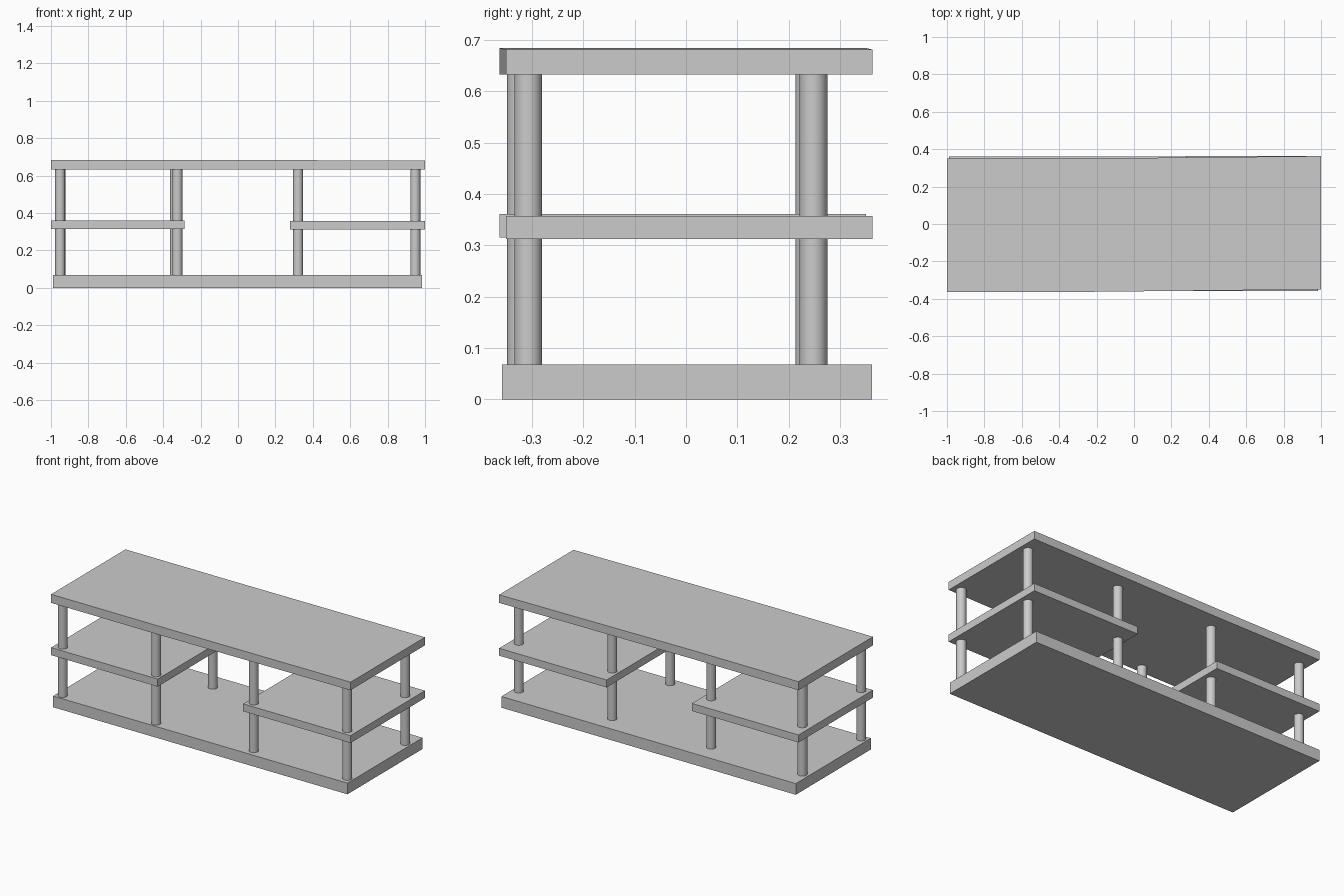
import bpy, bmesh, math

cube = bpy.data.objects.get("Cube")
if cube:
    bpy.data.objects.remove(cube, do_unlink=True)

grey = bpy.data.materials.new("plain_grey")
grey.use_nodes = True
colour = (0.6, 0.6, 0.6, 1)
grey.diffuse_color = colour
grey.node_tree.nodes["Principled BSDF"].inputs["Base Color"].default_value = colour


def finish(name, bm):
    bmesh.ops.recalc_face_normals(bm, faces=bm.faces)
    mesh = bpy.data.meshes.new(name)
    bm.to_mesh(mesh)
    bm.free()
    mesh.materials.append(grey)
    obj = bpy.data.objects.new(name, mesh)
    bpy.context.collection.objects.link(obj)
    return obj


def board(name, x, y, z, end_y=None, end_top=None):
    """Board between ranges; its +x end may have its own depth and top."""
    bm = bmesh.new()
    bmesh.ops.create_cube(bm, size=1)
    for v in bm.verts:
        right, back, up = (c > 0 for c in v.co)
        depth = end_y if right and end_y else y
        top = end_top if right and end_top else z[1]
        v.co = (x[right], depth[back], top if up else z[0])
    return finish(name, bm)


def post(name, x, y):
    bottom, top = 0.06, 0.64
    bm = bmesh.new()
    bmesh.ops.create_cone(bm, cap_ends=True, segments=32, radius1=0.027,
                          radius2=0.027, depth=top - bottom)
    bmesh.ops.translate(bm, verts=bm.verts, vec=(x, y, (top + bottom) / 2))
    for f in bm.faces:
        f.smooth = len(f.verts) == 4
    for e in bm.edges:
        e.smooth = all(f.smooth for f in e.link_faces)
    return finish(name, bm)


# The two halves sit slightly out of line in depth
right_half = (-0.363, 0.35)
left_half = (-0.35, 0.363)

# Base and top
board("base_board", (-0.99, 0.985), (-0.358, 0.362), (0, 0.068))
board("top_board_short", (-1, -0.287), right_half, (0.632, 0.684))
board("top_board_long", (-0.287, 1), right_half, (0.632, 0.684), left_half, 0.681)

# Middle shelves
board("right_shelf", (-1, -0.285), right_half, (0.315, 0.361))
board("left_shelf", (0.279, 1), left_half, (0.312, 0.357))

# Round posts
for side, row_y, columns in (
    ("right", (-0.321, 0.24), {"outer": (-0.951, -0.949), "inner": (-0.324, -0.337)}),
    ("left", (-0.307, 0.248), {"outer": (0.948, 0.948), "inner": (0.321, 0.321)}),
):
    for place, xs in columns.items():
        for row, x, y in zip(("front", "back"), xs, row_y):
            post(f"{side}_{place}_{row}_post", x, y)
